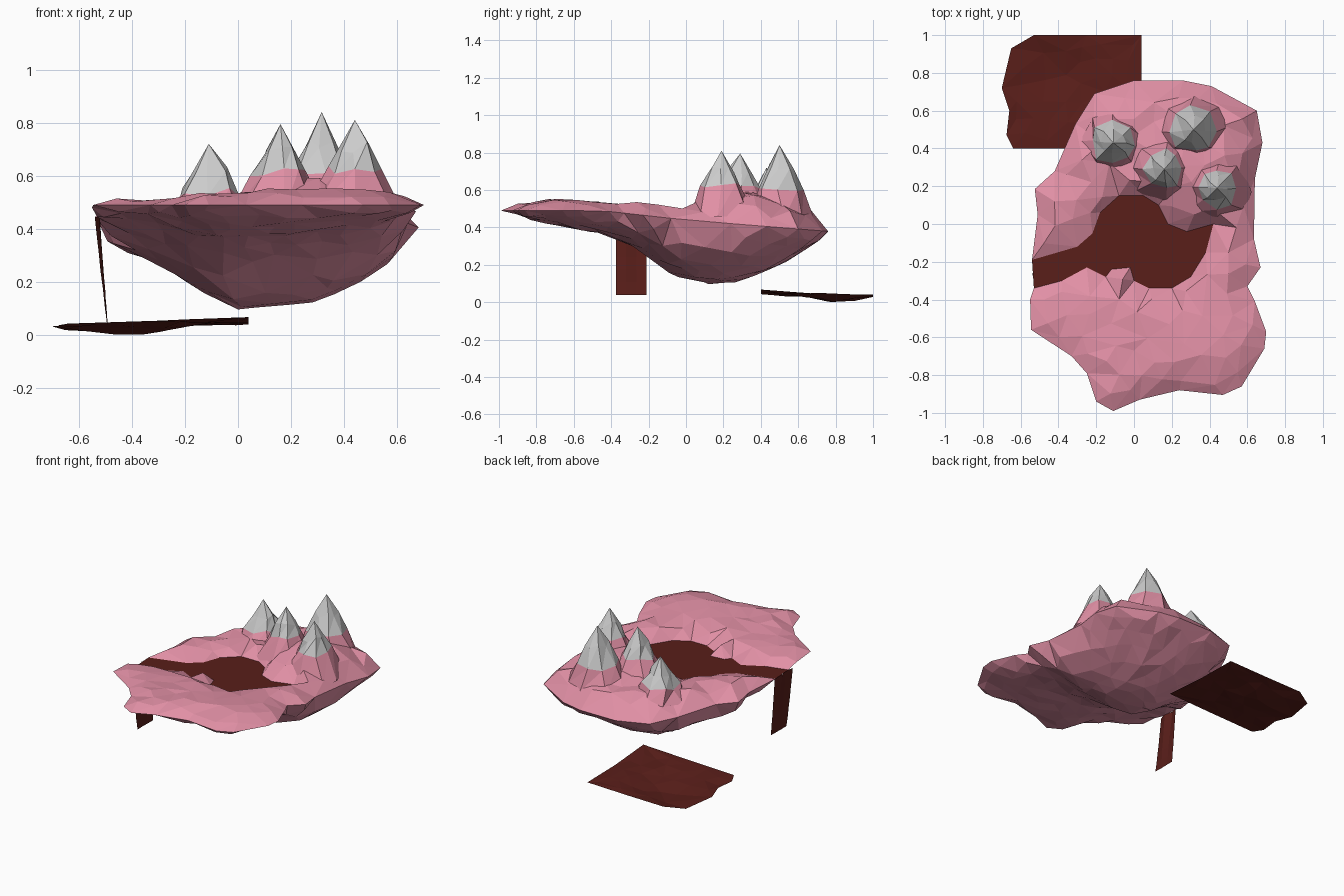
import bpy, random
from math import sin, cos, pi, hypot
from mathutils import Vector
from mathutils.geometry import delaunay_2d_cdt

if "Cube" in bpy.data.objects:
    bpy.data.objects.remove(bpy.data.objects["Cube"])

random.seed(7)
J = lambda a: random.uniform(-a, a)


def material(name, rgb):
    m = bpy.data.materials.new(name)
    m.diffuse_color = (*rgb, 1)
    m.use_nodes = True
    m.node_tree.nodes["Principled BSDF"].inputs["Base Color"].default_value = m.diffuse_color
    return m


PINK = material("pink_ground", (0.76, 0.28, 0.38))
RED = material("dark_red_water", (0.10, 0.013, 0.010))
SNOW = material("light_grey", (0.58, 0.58, 0.58))


def make(name, verts, faces, mat):
    me = bpy.data.meshes.new(name)
    me.from_pydata([tuple(v) for v in verts], [], faces)
    me.materials.append(mat)
    ob = bpy.data.objects.new(name, me)
    bpy.context.collection.objects.link(ob)
    return ob


def inside(p, poly):
    hit = False
    for a, b in zip(poly, poly[1:] + poly[:1]):
        if (a[1] > p[1]) != (b[1] > p[1]):
            if p[0] < a[0] + (p[1] - a[1]) * (b[0] - a[0]) / (b[1] - a[1]):
                hit = not hit
    return hit


def dist(p, poly, closed=True):
    p, best = Vector(p[:2]), 9
    for a, b in zip(poly, poly[1:] + (poly[:1] if closed else [])):
        a, b = Vector(a), Vector(b)
        t = max(0, min(1, (p - a).dot(b - a) / (b - a).length_squared))
        best = min(best, (p - a.lerp(b, t)).length)
    return best


def scatter(poly, gap, margin, keep=lambda p: True):
    xs, ys = [p[0] for p in poly], [p[1] for p in poly]
    out = []
    for _ in range(2500):
        p = (random.uniform(min(xs), max(xs)), random.uniform(min(ys), max(ys)))
        if inside(p, poly) and dist(p, poly) > margin and keep(p) and \
                all((p[0] - q[0]) ** 2 + (p[1] - q[1]) ** 2 > gap * gap for q in out):
            out.append(p)
    return out


def sheet(name, poly, pts, height, mat, chain=(), hole=None):
    """Irregular triangulated surface inside poly, lifted by height(p)."""
    loops = list(poly)
    n = len(loops)
    edges = [(i, (i + 1) % n) for i in range(n)]
    loops += list(chain)
    edges += [(n + i, n + i + 1) for i in range(len(chain) - 1)]
    r = delaunay_2d_cdt([Vector(p) for p in loops + pts], edges, [], 0, 1e-5)
    faces = []
    for f in r[2]:
        c = sum((r[0][i] for i in f), Vector((0, 0))) / len(f)
        if inside(c, poly) and not (hole and inside(c, hole)):
            faces.append(list(f))
    return make(name, [(v.x, v.y, height(v)) for v in r[0]], faces, mat)


# Island outline and lake shore, seen from above
OUT = [(.26, .76), (0, .76), (-.21, .69), (-.31, .53), (-.42, .28), (-.525, .185),
       (-.51, .05), (-.54, -.19), (-.53, -.34), (-.55, -.40), (-.545, -.56), (-.33, -.70),
       (-.25, -.79), (-.20, -.94), (-.11, -.99), (.03, -.93), (.24, -.88), (.47, -.905),
       (.57, -.86), (.69, -.66), (.70, -.57), (.64, -.41), (.60, -.33), (.67, -.23),
       (.635, -.08), (.64, .24), (.68, .43), (.65, .60), (.41, .73)]
SHORE = [(-.54, -.19), (-.3, -.12), (-.22, -.05), (-.18, .06), (-.08, .15), (.05, .15),
         (.13, .1), (.18, 0), (.28, -.04), (.42, 0), (.38, -.15), (.3, -.28), (.2, -.34),
         (.08, -.34), (0, -.3), (-.02, -.23), (-.12, -.24), (-.15, -.28), (-.25, -.23),
         (-.38, -.3), (-.53, -.34)]
LAKE_Z = .445


def rim(y):
    return .44 + .05 * max(0, min(1, -y / .45)) - .08 * max(0, y)


def ground(p):
    x, y = p[0], p[1]
    d, dl = dist(p, OUT), dist(p, SHORE, False)
    top = .505 + .045 * max(0, -y) + .025 * x + (J(.012) if d > .01 else 0)
    top += .1 * max(0, 1 - hypot(x - .32, y - .3) / .3)  # swell under the mountains
    z = rim(y) + (top - rim(y)) * min(1, d / .11)
    return LAKE_Z + (z - LAKE_Z) * min(1, dl / .07)


# Ground of the island
dry = lambda p: not inside(p, SHORE) and dist(p, SHORE, False) > .045
sheet("island_ground", OUT, scatter(OUT, .095, .045, dry), ground, PINK, SHORE, SHORE)

# Lake surface
sheet("lake", SHORE, scatter(SHORE, .1, .04), lambda p: LAKE_Z, RED)

# Rocky underside: depth is the product of a sideways and a lengthways profile
DX = [(-.6, .15), (-.4, .35), (-.3, .48), (-.2, .68), (-.08, .94), (0, 1), (.1, .98),
      (.3, .9), (.48, .68), (.63, .32), (.72, .1)]
DY = [(-1, .04), (-.9, .1), (-.37, .43), (-.2, .62), (-.08, .9), (.1, 1), (.24, .95),
      (.42, .76), (.6, .4), (.77, .02)]


def profile(pts, v):
    for (a, fa), (b, fb) in zip(pts, pts[1:]):
        if a <= v <= b:
            return fa + (fb - fa) * (v - a) / (b - a)
    return 0


def bottom(p):
    d = dist(p, OUT)
    if d < .01:
        return ground(p)
    return rim(p[1]) - .335 * profile(DX, p[0]) * profile(DY, p[1]) * min(1, .3 + d / .06) + J(.008)


under = sheet("island_underside", OUT, scatter(OUT, .085, .025) + [(0, .12)], bottom, PINK)
under.data.flip_normals()


# Mountains: pink foot and grey peak sharing a ragged ring
def mountain(tag, x, y, peak, snow_z, r_snow, r_base, sides=8):
    def ring(r, z, jr, jz):
        return [(x + q * cos(a), y + q * sin(a), z + J(jz)) for a, q in
                [(2 * pi * (i + J(.2)) / sides, r * (1 + J(jr))) for i in range(sides)]]

    def band(k):
        return [(k * sides + i, k * sides + (i + 1) % sides,
                 (k + 1) * sides + (i + 1) % sides, (k + 1) * sides + i) for i in range(sides)]

    def tri(quads):
        return [t for a, b, c, d in quads for t in ((a, b, c), (a, c, d))]

    base = ring(r_base, .455, .12, .01)
    line = ring(r_snow, snow_z, .12, .02)
    mid = ring(r_snow * .58, snow_z + (peak - snow_z) * .48, .2, .025)
    make("mountain_foot_" + tag, base + line, tri(band(0)), PINK)
    make("mountain_peak_" + tag, line + mid + [(x, y, peak)], tri(band(0)) +
         [(sides + i, sides + (i + 1) % sides, 2 * sides) for i in range(sides)], SNOW)


mountain("left", -.11, .43, .72, .54, .115, .16)
mountain("middle", .16, .29, .795, .61, .105, .18)
mountain("back", .315, .50, .84, .60, .12, .19)
mountain("right", .44, .19, .81, .62, .105, .18)

# Waterfall: thin strip dropping from the lake outlet
verts, faces = [], []
for k in range(7):
    t = k / 6
    for i in range(4):
        verts.append((-.54 + .048 * t + .02 * (1 - t) * (i % 2) + J(.002),
                      -.375 + .165 * i / 3, LAKE_Z + (.04 - LAKE_Z) * t))
for k in range(6):
    for i in range(3):
        a = k * 4 + i
        faces.append((a, a + 4, a + 5, a + 1))
make("waterfall", verts, faces, RED)

# Separate low water sheet behind the island
POOL = [(.04, .4), (.04, .7), (.04, 1), (-.25, 1), (-.53, 1), (-.65, .93), (-.7, .72),
        (-.66, .6), (-.675, .47), (-.64, .4), (-.3, .4)]


def pool_z(p):
    dip = max(0, 1 - abs(p[0] + .4) / .3) * max(0, 1 - abs(p[1] - .78) / .25)
    return max(0, .045 + .03 * (p[0] + .3) - .03 * (p[1] - .6) - .045 * dip + J(.007))


sheet("lower_water", POOL, scatter(POOL, .08, .04), pool_z, RED)
